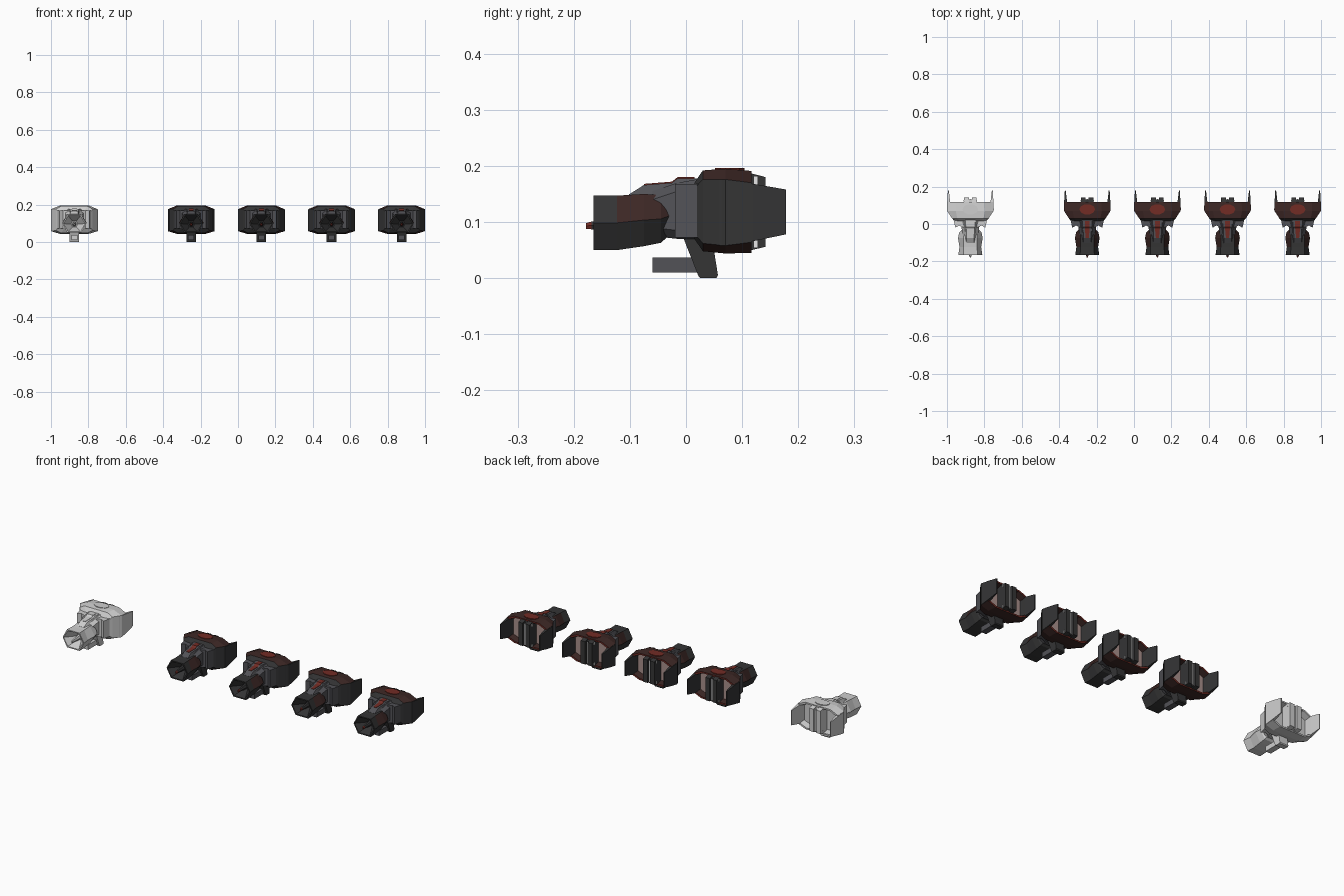
import bpy, bmesh, math
from mathutils import Vector

if "Cube" in bpy.data.objects:
    bpy.data.objects.remove(bpy.data.objects["Cube"])


def material(name, rgb):
    m = bpy.data.materials.new(name)
    m.diffuse_color = (*rgb, 1)
    m.use_nodes = True
    m.node_tree.nodes["Principled BSDF"].inputs["Base Color"].default_value = m.diffuse_color
    return m


M = {
    "dark": material("charcoal", (0.035, 0.035, 0.036)),
    "brown": material("dark red brown", (0.045, 0.020, 0.018)),
    "grey": material("steel grey", (0.085, 0.085, 0.095)),
    "red": material("rust red", (0.17, 0.025, 0.018)),
    "pale": material("pale pink grey", (0.40, 0.28, 0.26)),
    "white": material("white", (0.8, 0.8, 0.8)),
    "plain": material("plain light grey", (0.62, 0.62, 0.62)),
}


def loft(name, rings, cx, plain, mat, second=None, rule=None):
    """Skin a stack of rings with capped ends; rule(centre, normal) picks the second colour."""
    bm = bmesh.new()
    vs = [[bm.verts.new(p) for p in r] for r in rings]
    n = len(rings[0])
    for a, b in zip(vs, vs[1:]):
        for i in range(n):
            j = (i + 1) % n
            bm.faces.new((a[i], a[j], b[j], b[i]))
    bm.faces.new(vs[0])
    bm.faces.new(vs[-1])
    bmesh.ops.recalc_face_normals(bm, faces=bm.faces)
    bm.normal_update()
    if rule and not plain:
        for f in bm.faces:
            f.material_index = int(bool(rule(f.calc_center_median(), f.normal)))
    me = bpy.data.meshes.new(name)
    bm.to_mesh(me)
    bm.free()
    for k in ([mat, second] if second and not plain else [mat]):
        me.materials.append(M["plain" if plain else k])
    ob = bpy.data.objects.new(name, me)
    ob.location.x = cx
    bpy.context.collection.objects.link(ob)
    return ob


def hexa(y, hw, z0, z1, tw):
    zm = (z0 + z1) / 2
    return [(x, y, z) for x, z in ((hw, zm), (tw, z1), (-tw, z1), (-hw, zm), (-tw, z0), (tw, z0))]


def octa(y, hw, z0, z1, tw, s0, s1):
    return [(x, y, z) for x, z in ((hw, s0), (hw, s1), (tw, z1), (-tw, z1),
                                   (-hw, s1), (-hw, s0), (-tw, z0), (tw, z0))]


def along_x(poly, x0, x1):
    return [[(x, y, z) for y, z in poly] for x in (x0, x1)]


def along_z(poly, z0, z1):
    return [[(x, y, z) for x, y in poly] for z in (z0, z1)]


def box(x0, x1, y0, y1, z0, z1):
    return along_x([(y0, z0), (y1, z0), (y1, z1), (y0, z1)], x0, x1)


def build(cx, plain):
    def part(name, rings, *a):
        return loft(name, rings, cx, plain, *a)

    # flared six-sided barrel with a hollow mouth and coloured upper side panels
    part("barrel", [
        hexa(-0.110, 0.018, 0.080, 0.112, 0.010),
        hexa(-0.165, 0.058, 0.056, 0.141, 0.033),
        hexa(-0.165, 0.064, 0.050, 0.147, 0.038),
        hexa(-0.123, 0.058, 0.050, 0.147, 0.036),
        hexa(-0.075, 0.066, 0.057, 0.150, 0.036),
        hexa(-0.045, 0.060, 0.063, 0.148, 0.034),
        hexa(-0.025, 0.040, 0.080, 0.145, 0.025)],
        "dark", "brown", lambda c, n: c.y > -0.125 and n.z > 0.2 and abs(n.x) > 0.3)
    # spike in the mouth
    part("mouth_spike", [hexa(-0.108, 0.012, 0.084, 0.108, 0.006),
                         hexa(-0.168, 0.007, 0.087, 0.101, 0.004),
                         hexa(-0.178, 0.003, 0.088, 0.098, 0.002)],
         "dark", "red", lambda c, n: c.y < -0.17)

    # neck and the ridge above it
    part("neck", [octa(-0.06, 0.040, 0.075, 0.155, 0.025, 0.09, 0.14),
                  octa(-0.015, 0.048, 0.070, 0.170, 0.03, 0.085, 0.155),
                  octa(0.03, 0.055, 0.070, 0.178, 0.035, 0.085, 0.160)], "grey")
    part("top_ridge", [[(s * w, y, z) for s, w, z in
                        ((1, b, 0.140), (1, t, h), (-1, t, h), (-1, b, 0.140))]
                       for y, b, t, h in ((-0.102, 0.024, 0.020, 0.149), (-0.075, 0.030, 0.020, 0.166),
                                          (-0.025, 0.036, 0.022, 0.170), (-0.015, 0.040, 0.024, 0.178),
                                          (0.03, 0.044, 0.028, 0.178))], "grey")
    part("ridge_stripe", [[(-w, y, z), (w, y, z), (w, y, z + .003), (-w, y, z + .003)]
                          for y, w, z in ((-0.075, 0.008, 0.165), (-0.025, 0.013, 0.169),
                                          (-0.015, 0.013, 0.177), (0.015, 0.013, 0.177))], "red")

    # broad rear hull with a recessed pale back
    hull = part("rear_hull", [
        octa(0.015, 0.085, 0.070, 0.170, 0.055, 0.080, 0.160),
        octa(0.030, 0.098, 0.048, 0.192, 0.070, 0.062, 0.176),
        octa(0.070, 0.124, 0.044, 0.195, 0.078, 0.058, 0.176),
        octa(0.117, 0.121, 0.045, 0.191, 0.075, 0.064, 0.170),
        octa(0.117, 0.110, 0.053, 0.183, 0.070, 0.070, 0.164),
        octa(0.085, 0.104, 0.060, 0.176, 0.065, 0.075, 0.158)],
        "dark", "brown", lambda c, n: abs(n.z) > 0.4 and abs(n.y) < 0.6)
    if not plain:
        hull.data.materials.append(M["pale"])
        hull.data.materials.append(M["red"])
        for f in hull.data.polygons:
            if f.normal.y > 0.9:
                f.material_index = 2 if f.center.y < 0.1 else 3
    # red patch on the hull top
    part("top_patch", along_z([(0.042 * math.cos(k * math.pi / 5), 0.078 + 0.028 * math.sin(k * math.pi / 5))
                               for k in range(10)], 0.189, 0.1965), "red")

    # mirrored side parts
    for s, side in ((1, "right"), (-1, "left")):
        part("wing_" + side, [[(s * x, y, z) for x, z in ((a, p), (b, p), (b, q), (a, q))]
                              for y, a, b, p, q in ((0.060, 0.100, 0.118, 0.058, 0.176),
                                                    (0.075, 0.104, 0.1255, 0.059, 0.174),
                                                    (0.120, 0.108, 0.1235, 0.066, 0.168),
                                                    (0.178, 0.115, 0.1200, 0.078, 0.158))], "dark")
        part("neck_fin_" + side, along_z([(s * x, y) for x, y in
                                          ((0.035, 0.025), (0.090, 0.025), (0.080, -0.020),
                                           (0.060, -0.008), (0.035, -0.02))], 0.072, 0.168), "grey")
        a, b = sorted((s * 0.008, s * 0.034))
        part("rear_rib_" + side, along_x([(0.08, 0.046), (0.10, 0.046), (0.142, 0.056),
                                          (0.142, 0.180), (0.10, 0.191), (0.08, 0.191)], a, b), "dark")
        a, b = sorted((s * 0.033, s * 0.036))
        for z in (0.062, 0.174):
            part("rib_mark_" + side, box(a, b, 0.121, 0.127, z - 0.007, z + 0.007), "white")
    # core between the ribs and its bright strip
    part("rib_core", box(-0.010, 0.010, 0.08, 0.130, 0.055, 0.181), "dark")
    part("rib_strip", box(-0.003, 0.003, 0.128, 0.134, 0.060, 0.176), "white")

    # grip and forward bar
    part("grip", along_x([(-0.008, 0.080), (0.022, 0.004), (0.026, 0.0), (0.054, 0.0),
                          (0.057, 0.005), (0.045, 0.080)], -0.026, 0.026), "dark")
    part("trigger_bar", box(-0.016, 0.016, -0.06, 0.025, 0.010, 0.037), "grey")


# one plain copy and four painted copies in a row
build(-0.875, True)
for x in (-0.25, 0.125, 0.5, 0.875):
    build(x, False)
